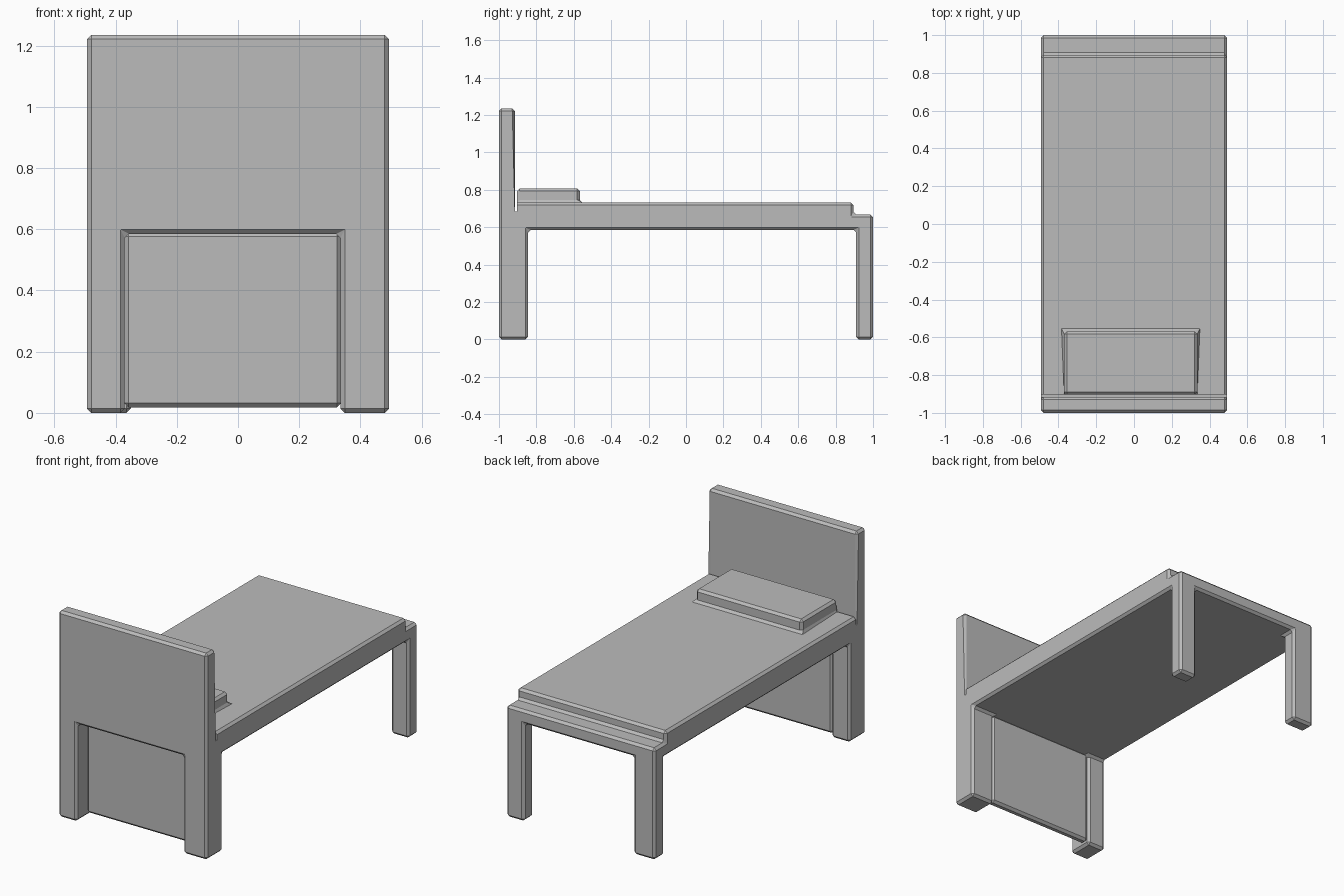
import bpy
import bmesh
from mathutils import Vector

default = bpy.data.objects.get("Cube")
if default:
    bpy.data.objects.remove(default, do_unlink=True)

HALF = 0.493       # half width of the bed
UNDER = 0.585      # underside of the frame
TOP = 0.732        # mattress height
BEVEL = 0.014
GROOVE = (-0.915, -0.903)

grey = bpy.data.materials.new("plain_grey")
grey.use_nodes = True
grey.diffuse_color = (0.5, 0.5, 0.5, 1)
grey.node_tree.nodes["Principled BSDF"].inputs["Base Color"].default_value = (0.5, 0.5, 0.5, 1)


def bevel_sharp(bm, skip=lambda v: False):
    """Chamfer every sharp edge except those lying wholly in the skipped area."""
    sharp = [e for e in bm.edges
             if len(e.link_faces) == 2 and e.calc_face_angle(0) > 0.5
             and not all(skip(v.co) for v in e.verts)]
    bmesh.ops.bevel(bm, geom=sharp, offset=BEVEL, offset_type='OFFSET', segments=1,
                    profile=0.5, affect='EDGES', clamp_overlap=False)


def finish(bm, name):
    bmesh.ops.recalc_face_normals(bm, faces=bm.faces)
    mesh = bpy.data.meshes.new(name)
    bm.to_mesh(mesh)
    bm.free()
    mesh.materials.append(grey)
    obj = bpy.data.objects.new(name, mesh)
    bpy.context.collection.objects.link(obj)
    return obj


def cut(bm, point, normal):
    bmesh.ops.bisect_plane(bm, geom=bm.verts[:] + bm.edges[:] + bm.faces[:],
                           plane_co=point, plane_no=normal, dist=1e-5)


def pull(bm, xs, ys, z, new_z):
    """Extrude the level faces inside a rectangle from height z to new_z."""
    for x in xs:
        cut(bm, (x, 0, 0), (1, 0, 0))
    for y in ys:
        cut(bm, (0, y, 0), (0, 1, 0))
    faces = []
    for f in bm.faces:
        c = f.calc_center_median()
        if (all(abs(v.co.z - z) < 1e-4 for v in f.verts)
                and xs[0] < c.x < xs[1] and ys[0] < c.y < ys[1]):
            faces.append(f)
    new = bmesh.ops.extrude_face_region(bm, geom=faces)["geom"]
    bmesh.ops.translate(bm, vec=Vector((0, 0, new_z - z)),
                        verts=[g for g in new if isinstance(g, bmesh.types.BMVert)])
    left_over = [f for f in faces if f.is_valid]
    if left_over:
        bmesh.ops.delete(bm, geom=left_over, context='FACES')


# Headboard, mattress and foot rail from one side profile
profile = [(-1, UNDER), (-1, 1.235), (GROOVE[0], 1.235), (GROOVE[0], 0.685),
           (GROOVE[1], 0.685), (GROOVE[1], TOP), (0.895, TOP), (0.895, 0.668),
           (1, 0.668), (1, UNDER)]
bm = bmesh.new()
side = bm.faces.new([bm.verts.new((-HALF, y, z)) for y, z in profile])
other = bmesh.ops.extrude_face_region(bm, geom=[side], use_keep_orig=True)["geom"]
bmesh.ops.translate(bm, vec=(2 * HALF, 0, 0),
                    verts=[g for g in other if isinstance(g, bmesh.types.BMVert)])
bmesh.ops.recalc_face_normals(bm, faces=bm.faces)

# Four legs pulled down, pillow pulled up
pull(bm, (-HALF, -0.37), (-1, -0.845), UNDER, 0)
pull(bm, (0.335, HALF), (-1, -0.845), UNDER, 0)
pull(bm, (-HALF, -0.35), (0.91, 1), UNDER, 0)
pull(bm, (0.375, HALF), (0.91, 1), UNDER, 0)
pull(bm, (-0.37, 0.335), (GROOVE[1], -0.568), TOP, 0.808)

# Merge flat areas, then chamfer all but the narrow groove behind the mattress
bmesh.ops.dissolve_limit(bm, angle_limit=0.02, verts=bm.verts, edges=bm.edges)
bmesh.ops.recalc_face_normals(bm, faces=bm.faces)
bevel_sharp(bm, lambda c: GROOVE[0] - 0.001 < c.y < GROOVE[1] + 0.001 and c.z < TOP + 0.001)
finish(bm, "bed_frame")

# Recessed panel between the head legs
bm = bmesh.new()
bmesh.ops.create_cube(bm, size=1)
bmesh.ops.scale(bm, vec=(0.709, 0.05, 0.572), verts=bm.verts)
bmesh.ops.translate(bm, vec=(-0.0175, -0.877, 0.304), verts=bm.verts)
bevel_sharp(bm)
finish(bm, "head_panel")
